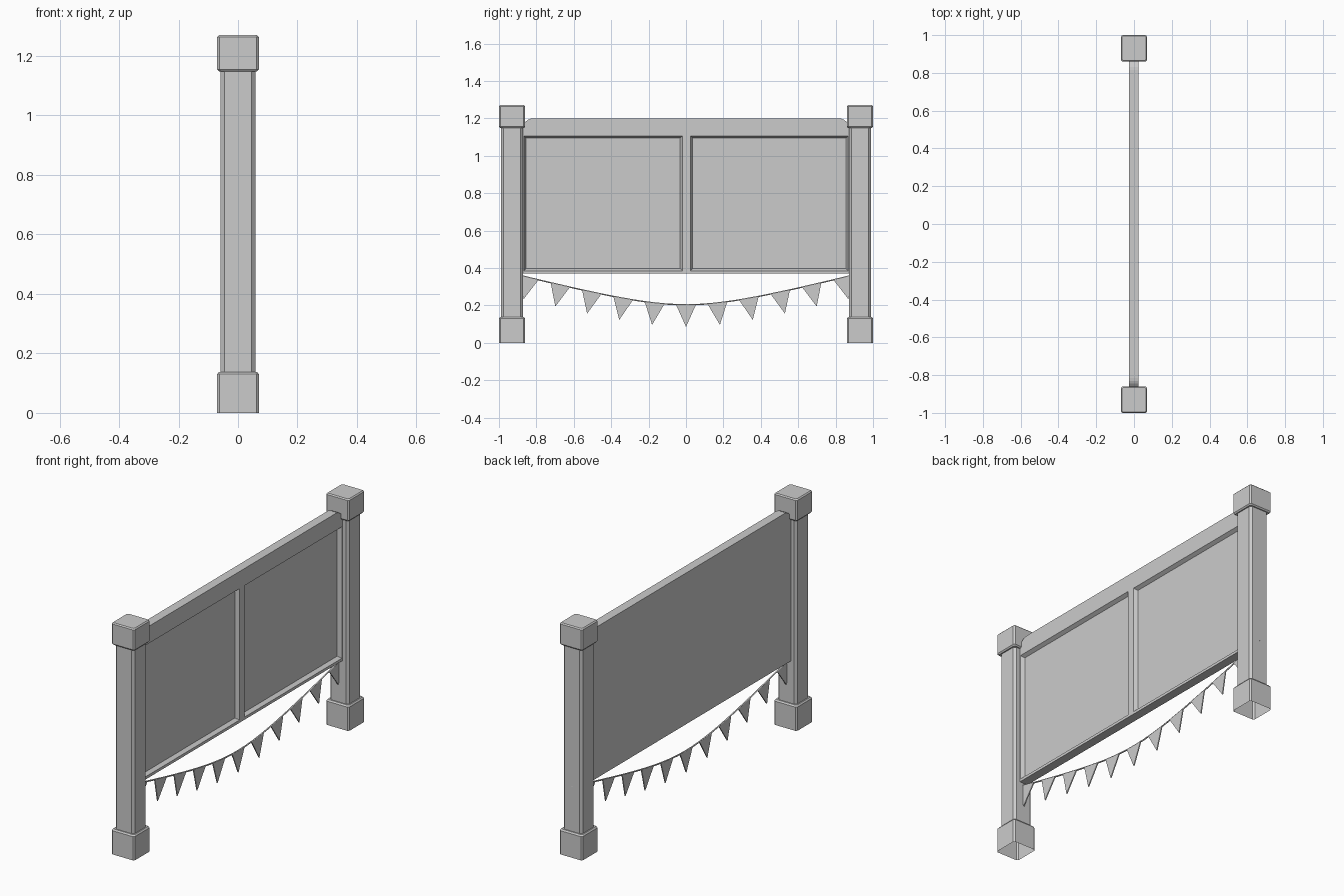
import bpy, bmesh, math
from mathutils import Vector

if "Cube" in bpy.data.objects:
    bpy.data.objects.remove(bpy.data.objects["Cube"])


def make(name, verts, faces):
    me = bpy.data.meshes.new(name)
    me.from_pydata([tuple(v) for v in verts], [], faces)
    bm = bmesh.new()
    bm.from_mesh(me)
    bmesh.ops.recalc_face_normals(bm, faces=bm.faces)
    bm.to_mesh(me)
    bm.free()
    ob = bpy.data.objects.new(name, me)
    bpy.context.collection.objects.link(ob)
    return ob


def ring(h, c, z, cy):
    # square of half width h with corners cut by c
    k = h - c
    pts = [(h, -k), (h, k), (k, h), (-k, h), (-h, k), (-h, -k), (-k, -h), (k, -h)]
    return [(x, y + cy, z) for x, y in pts]


def loft(name, rings, cy):
    verts, faces = [], []
    for h, c, z in rings:
        verts += ring(h, c, z, cy)
    for r in range(len(rings) - 1):
        for i in range(8):
            j = (i + 1) % 8
            faces.append((r * 8 + i, r * 8 + j, r * 8 + 8 + j, r * 8 + 8 + i))
    faces.append(tuple(range(len(verts) - 8, len(verts))))
    return make(name, verts, faces)


def prism(name, outline, x0, x1):
    # extrude a (y, z) outline along x
    n = len(outline)
    verts = [(x0, y, z) for y, z in outline] + [(x1, y, z) for y, z in outline]
    faces = [tuple(range(n)), tuple(range(n, 2 * n))]
    faces += [(i, (i + 1) % n, n + (i + 1) % n, n + i) for i in range(n)]
    return make(name, verts, faces)


# posts: open-bottomed foot, chamfered shaft and cap
profile = [(0.070, 0.008, 0), (0.070, 0.008, 0.130), (0.064, 0.008, 0.138),
           (0.058, 0.012, 0.138), (0.058, 0.012, 1.148), (0.064, 0.008, 1.148),
           (0.070, 0.008, 1.155), (0.070, 0.008, 1.264), (0.064, 0.006, 1.27)]
for side, cy in (("left", -0.93), ("right", 0.93)):
    loft(side + "_post", profile, cy)

# board with rounded top corners
W, TOP, BOT, R = 0.875, 1.20, 0.37, 0.06
XB, XF, DEPTH = -0.027, 0.023, 0.02
outline = [(-W, BOT), (W, BOT)]
for s in (1, -1):
    arc = [(s * (W - R + R * math.cos(a)), TOP - R + R * math.sin(a))
           for a in (math.pi / 2 * i / 6 for i in range(7))]
    outline += arc if s == 1 else arc[::-1]
board = prism("board", outline, XB, XF)

# sloped-edge recesses on the +x face
for side, y0, y1 in (("left", -0.867, -0.020), ("right", 0.024, 0.867)):
    z0, z1 = 0.385, 1.106
    verts = []
    for x, d in ((XF - DEPTH, 0.011), (XF, 0), (XF + 0.02, 0)):
        verts += [(x, y0 + d, z0 + d), (x, y1 - d, z0 + d),
                  (x, y1 - d, z1 - d), (x, y0 + d, z1 - d)]
    faces = [(0, 1, 2, 3), (8, 9, 10, 11)]
    for r in (0, 4):
        faces += [(r + i, r + (i + 1) % 4, r + 4 + (i + 1) % 4, r + 4 + i) for i in range(4)]
    cutter = make(side + "_recess_cutter", verts, faces)
    cutter.hide_render = True
    cutter.hide_set(True)
    mod = board.modifiers.new(side + "_recess", "BOOLEAN")
    mod.operation = "DIFFERENCE"
    mod.solver = "EXACT"
    mod.object = cutter


# hanging string
def sag(y):
    return 0.203 + math.sqrt(0.0905 ** 2 + (0.26 * y) ** 2) - 0.0905


cu = bpy.data.curves.new("string", "CURVE")
cu.dimensions = "3D"
cu.bevel_depth = 0.004
cu.bevel_resolution = 1
cu.use_fill_caps = True
N = 32
sp = cu.splines.new("POLY")
sp.points.add(N)
for i, p in enumerate(sp.points):
    y = -0.96 + (0.988 + 0.96) * i / N
    p.co = (0, y, sag(y), 1)
bpy.context.collection.objects.link(bpy.data.objects.new("string", cu))

# pennants, hung square to the string
for i in range(-5, 6):
    y = 0.168 * i
    t = Vector((0.04, sag(y + 0.02) - sag(y - 0.02))).normalized()
    n = Vector((t.y, -t.x))
    c = Vector((y, sag(y)))
    tri = [c - t * 0.053, c + t * 0.053, c + n * 0.118]
    prism("pennant_%02d" % (i + 6), [tuple(v) for v in tri], -0.003, 0.003)
